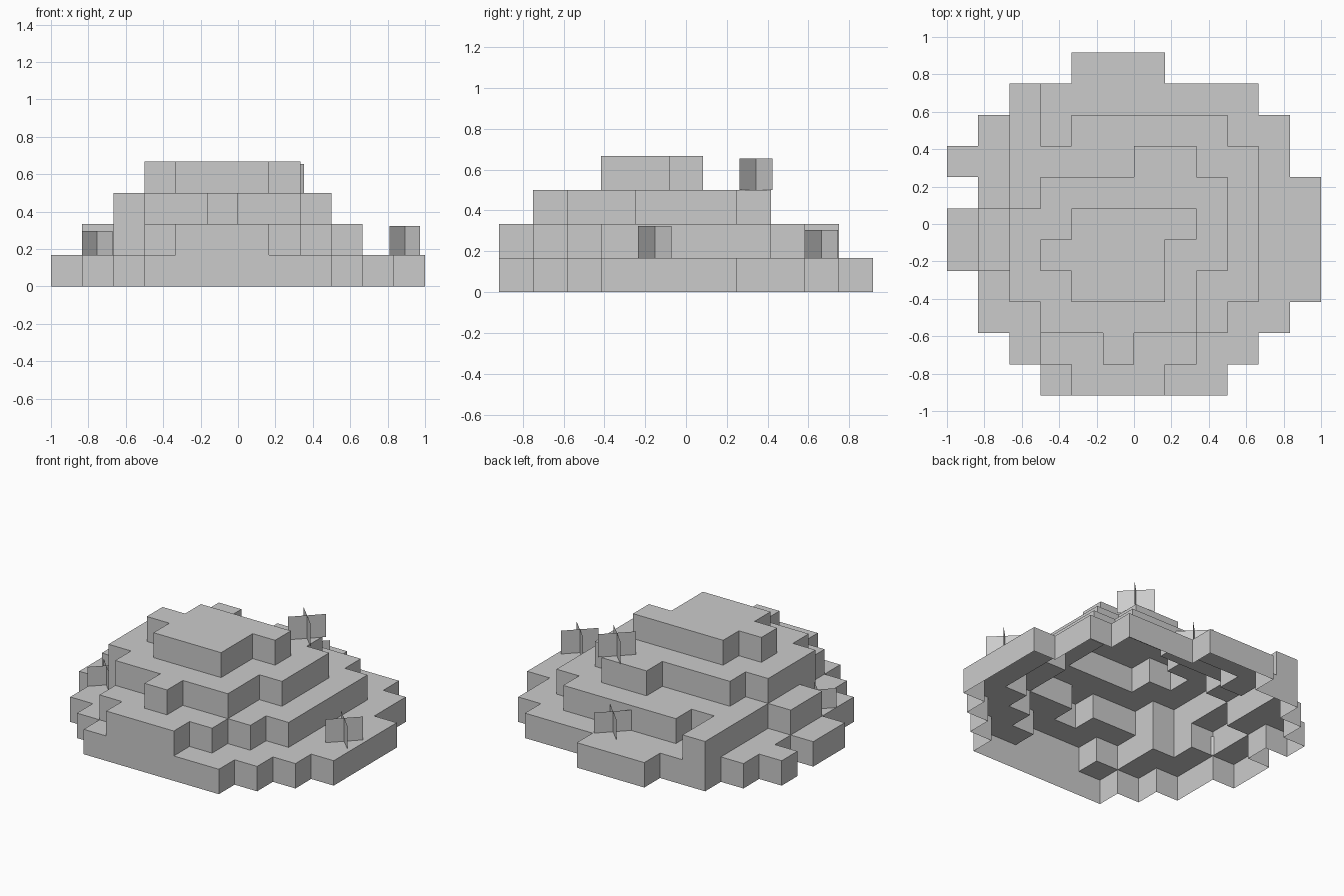
import bpy, bmesh

if "Cube" in bpy.data.objects:
    bpy.data.objects.remove(bpy.data.objects["Cube"])

CELL = 1 / 6

# Hill height in blocks, one string per row, front row first
ROWS = [
    "000122211000",
    "001223221100",
    "011333332110",
    "013344432211",
    "123444433211",
    "123344443211",
    "012333333211",
    "112222332210",
    "012122222110",
    "002111111100",
    "000011100000",
]

stone = bpy.data.materials.new("light grey")
stone.diffuse_color = (0.6, 0.6, 0.6, 1)
stone.use_nodes = True
stone.node_tree.nodes["Principled BSDF"].inputs["Base Color"].default_value = stone.diffuse_color


def finish(bm, name):
    mesh = bpy.data.meshes.new(name)
    bm.to_mesh(mesh)
    bm.free()
    mesh.materials.append(stone)
    obj = bpy.data.objects.new(name, mesh)
    bpy.context.collection.objects.link(obj)
    return obj


def height(i, j):
    if 0 <= j < len(ROWS) and 0 <= i < len(ROWS[0]):
        return int(ROWS[j][i])
    return 0


# Stepped hill: open-bottomed shell of block tops and exposed block sides
bm = bmesh.new()


def quad(points):
    bm.faces.new([bm.verts.new(((x - 6) * CELL, (y - 5.5) * CELL, z * CELL))
                  for x, y, z in points])


for j in range(11):
    for i in range(12):
        h = height(i, j)
        if not h:
            continue
        corners = [(i, j), (i + 1, j), (i + 1, j + 1), (i, j + 1)]
        quad([(x, y, h) for x, y in corners])
        neighbours = [(i, j - 1), (i + 1, j), (i, j + 1), (i - 1, j)]
        for k, n in enumerate(neighbours):
            a, b = corners[k], corners[(k + 1) % 4]
            for z in range(height(*n), h):
                quad([(*a, z), (*b, z), (*b, z + 1), (*a, z + 1)])
bmesh.ops.remove_doubles(bm, verts=bm.verts, dist=1e-4)
finish(bm, "stepped_hill")


# Plants: two crossed diagonal upright sheets
def plant(name, x, y, base, tall, r=0.082):
    bm = bmesh.new()
    for s in (1, -1):
        ends = [(x - r, y - s * r), (x + r, y + s * r)]
        lo = [bm.verts.new((*p, base)) for p in ends]
        hi = [bm.verts.new((*p, base + tall)) for p in reversed(ends)]
        bm.faces.new(lo + hi)
    finish(bm, name)


plant("right_plant", 0.892, -0.152, CELL, 0.156)
plant("upper_plant", 0.271, 0.343, 3 * CELL, 0.154)
plant("back_plant", 0.076, 0.663, CELL, 0.137)
plant("left_plant", -0.753, -0.317, CELL, 0.13)
